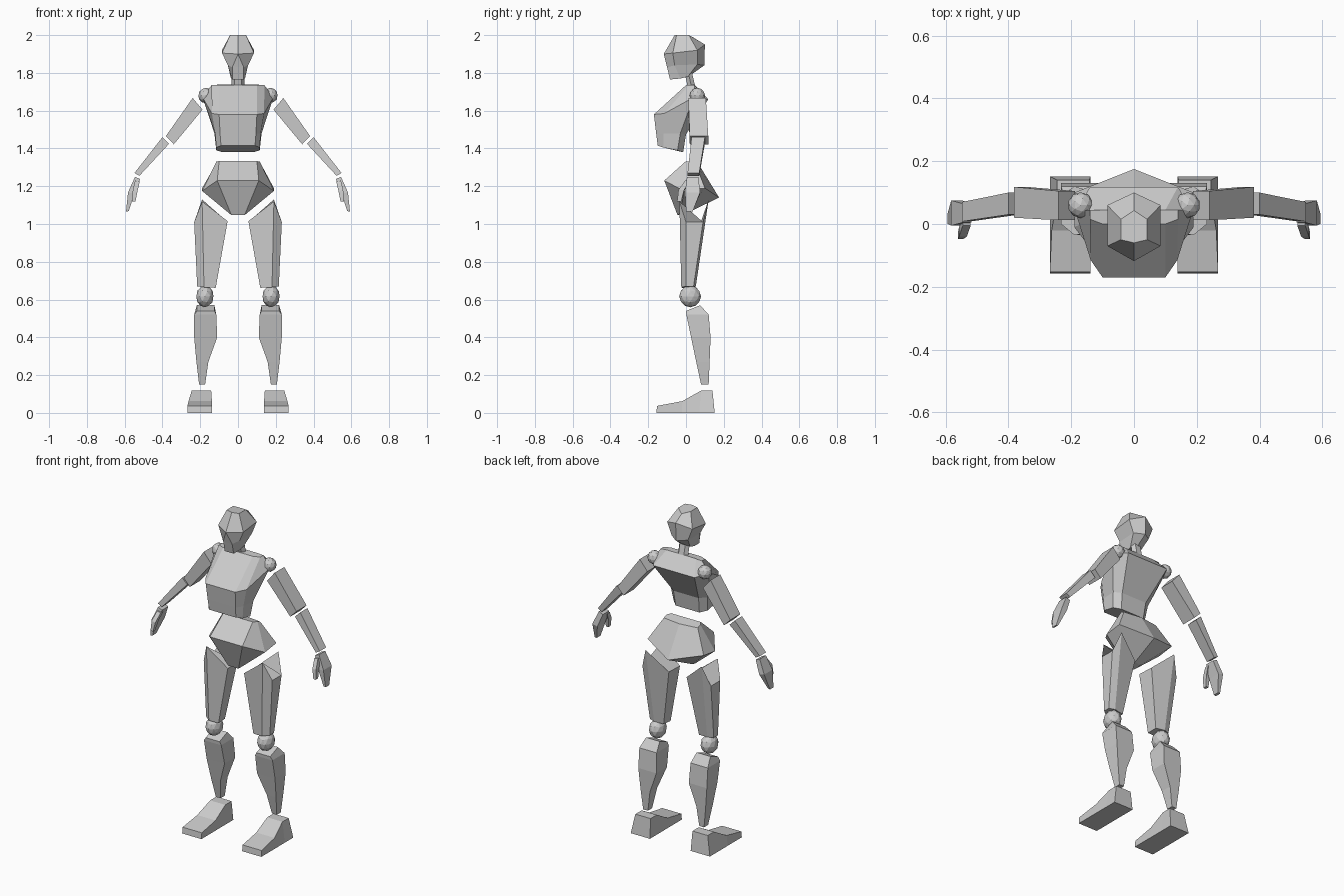
import bpy, bmesh
from mathutils import Matrix, Vector


def finish(name, bm):
    bmesh.ops.remove_doubles(bm, verts=bm.verts, dist=0.0005)
    bmesh.ops.recalc_face_normals(bm, faces=bm.faces)
    me = bpy.data.meshes.new(name)
    bm.to_mesh(me)
    bm.free()
    ob = bpy.data.objects.new(name, me)
    bpy.context.collection.objects.link(ob)
    return ob


def loft(name, rings, side=1):
    """Skin closed rings of points, with capped ends; side -1 mirrors in x."""
    bm = bmesh.new()
    rows = [[bm.verts.new((x * side, y, z)) for x, y, z in r] for r in rings]
    n = len(rows[0])
    for a, b in zip(rows, rows[1:]):
        for i in range(n):
            j = (i + 1) % n
            bm.faces.new((a[i], a[j], b[j], b[i]))
    bm.faces.new(rows[0])
    bm.faces.new(rows[-1])
    return finish(name, bm)


def sym(half):
    """Complete a half ring (front to back) across x = 0."""
    return half + [(-x, y, z) for x, y, z in reversed(half)]


def box(xa, za, xb, zb, y0, y1, dz=0):
    """Four-sided limb section; dz raises its back edge."""
    return [(xa, y0, za), (xb, y0, zb), (xb, y1, zb + dz), (xa, y1, za + dz)]


def ball(name, loc, size):
    bm = bmesh.new()
    bmesh.ops.create_icosphere(bm, subdivisions=2, radius=1,
                               matrix=Matrix.LocRotScale(Vector(loc), None, Vector(size)))
    finish(name, bm)


# Head: crown, brow, cheek and jaw
loft("head", [sym(r) for r in (
    [(0, -.06, 2), (.042, -.05, 2), (.042, .015, 2), (0, .043, 1.985)],
    [(0, -.118, 1.90), (.085, -.07, 1.905), (.085, .06, 1.92), (0, .1, 1.95)],
    [(.03, -.1, 1.83), (.053, -.06, 1.84), (.055, .06, 1.845), (0, .097, 1.84)],
    [(.03, -.085, 1.765), (.037, -.03, 1.77), (.035, .01, 1.78), (0, .02, 1.785)])])

# Neck
loft("neck", [sym([(.018, y - .02, z), (.034, y, z), (.018, y + .02, z)])
              for y, z in ((.01, 1.81), (.035, 1.70))])

# Chest: shoulder line, bust, waist and lower band
loft("chest", [sym(r) for r in (
    [(.10, .0, 1.735), (.14, .015, 1.735), (.14, .045, 1.735), (.10, .045, 1.738)],
    [(.10, -.17, 1.58), (.138, -.115, 1.585), (.187, .04, 1.67), (.14, .118, 1.66)],
    [(.095, -.158, 1.48), (.12, -.12, 1.48), (.125, -.03, 1.48), (.085, .0, 1.475)],
    [(.09, -.15, 1.415), (.115, -.12, 1.405), (.115, -.045, 1.39), (.08, -.015, 1.38)])])

# Pelvis
loft("pelvis", [sym(r) for r in (
    [(.10, .0, 1.333), (.115, .025, 1.33), (.115, .05, 1.32), (0, .065, 1.32)],
    [(.11, -.115, 1.23), (.19, -.01, 1.175), (.19, .10, 1.19), (0, .175, 1.14)],
    [(.035, -.045, 1.047), (.045, -.03, 1.055), (.045, .0, 1.06), (0, .01, 1.06)])])

for side, tag in ((1, "left"), (-1, "right")):
    # Arms
    ball(tag + "_shoulder_joint", (.17 * side, .06, 1.68), (.041,) * 3)
    loft(tag + "_upper_arm", [box(.188, 1.605, .24, 1.667, .012, .105),
                              box(.34, 1.422, .382, 1.465, .02, .118)], side)
    loft(tag + "_forearm", [box(.365, 1.425, .40, 1.46, .03, .10),
                            box(.522, 1.255, .548, 1.27, .008, .07)], side)
    loft(tag + "_hand", [box(.518, 1.238, .545, 1.25, .005, .065),
                         box(.548, 1.16, .582, 1.168, -.005, .075),
                         box(.579, 1.068, .593, 1.065, .0, .035)], side)
    loft(tag + "_thumb", [box(.52, 1.225, .545, 1.23, -.005, .02),
                          box(.532, 1.175, .557, 1.18, -.04, -.01),
                          box(.543, 1.12, .56, 1.12, -.047, -.025)], side)
    # Legs
    loft(tag + "_thigh", [
        [(.055, -.02, 1.015), (.19, -.035, 1.12), (.232, .0, 1.01),
         (.232, .09, 1.01), (.19, .12, 1.13), (.06, .08, 1.015)],
        [(.118, -.02, .662), (.18, -.025, .665), (.216, .0, .67),
         (.216, .04, .67), (.18, .052, .67), (.12, .045, .665)]], side)
    ball(tag + "_knee_joint", (.175 * side, .022, .617), (.047, .058, .058))
    loft(tag + "_shin", [box(.125, .54, .218, .54, .0, .075, .03),
                         box(.115, .52, .232, .52, .002, .12),
                         box(.11, .40, .232, .40, .027, .13),
                         box(.157, .27, .22, .27, .054, .125),
                         box(.174, .15, .206, .15, .08, .12)], side)
    loft(tag + "_foot", [
        [(.138, y, 0), (.268, y, 0), (xo, y2, z), (xi, y2, z)]
        for y, y2, xi, xo, z in ((-.157, -.153, .138, .268, .037), (-.02, -.02, .138, .262, .062),
                                 (.07, .08, .142, .245, .118), (.152, .14, .142, .245, .118))], side)
